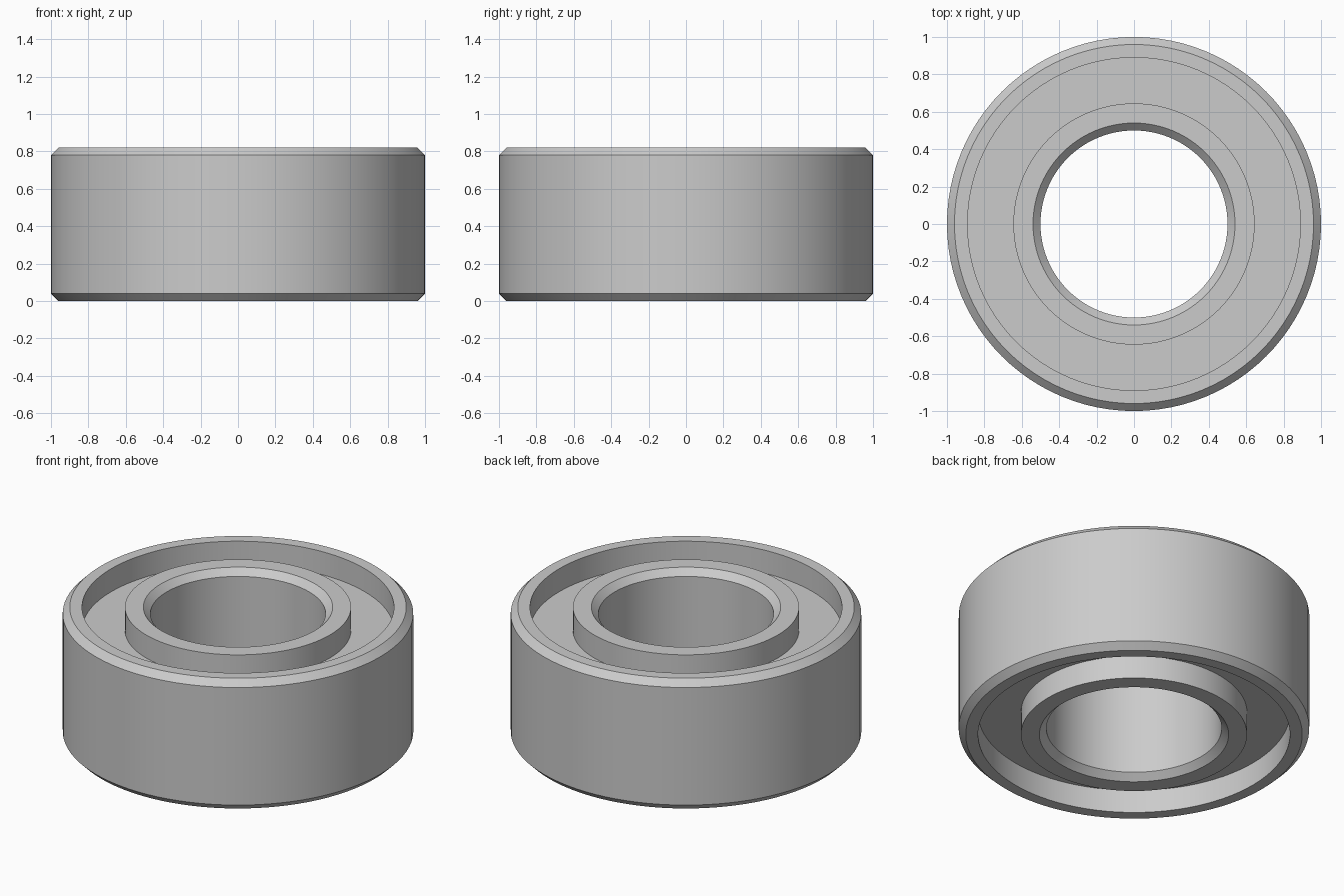
import bpy, bmesh, math

cube = bpy.data.objects.get("Cube")
if cube:
    bpy.data.objects.remove(cube, do_unlink=True)

HEIGHT = 0.82
SEGMENTS = 96
BORE, INNER_RIM, OUTER_RIM, OUTER = 0.5, 0.645, 0.89, 1.0
CHAMFER = 0.04
RECESS = 0.145

steel = bpy.data.materials.new("brushed steel grey")
steel.use_nodes = True
grey = (0.6, 0.6, 0.6, 1.0)
steel.diffuse_color = grey
steel.node_tree.nodes["Principled BSDF"].inputs["Base Color"].default_value = grey


def lathe(name, profile, material):
    """Revolve a closed (radius, z) outline around the z axis."""
    bm = bmesh.new()
    rings = []
    for i in range(SEGMENTS):
        a = math.tau * i / SEGMENTS
        rings.append([bm.verts.new((r * math.cos(a), r * math.sin(a), z))
                      for r, z in profile])
    count = len(profile)
    for i in range(SEGMENTS):
        here, after = rings[i], rings[(i + 1) % SEGMENTS]
        for j in range(count):
            k = (j + 1) % count
            bm.faces.new((here[j], after[j], after[k], here[k]))
    bmesh.ops.recalc_face_normals(bm, faces=bm.faces)
    mesh = bpy.data.meshes.new(name)
    bm.to_mesh(mesh)
    bm.free()
    mesh.materials.append(material)
    obj = bpy.data.objects.new(name, mesh)
    bpy.context.collection.objects.link(obj)
    bpy.ops.object.select_all(action="DESELECT")
    obj.select_set(True)
    bpy.context.view_layer.objects.active = obj
    bpy.ops.object.shade_smooth_by_angle(angle=math.radians(30))
    return obj


# Upper half outline: bore chamfer, inner rim, recessed seal, outer rim, outer chamfer
upper = [
    (BORE, HEIGHT - CHAMFER),
    (BORE + CHAMFER, HEIGHT),
    (INNER_RIM, HEIGHT),
    (INNER_RIM, HEIGHT - RECESS),
    (OUTER_RIM, HEIGHT - RECESS),
    (OUTER_RIM, HEIGHT),
    (OUTER - CHAMFER, HEIGHT),
    (OUTER, HEIGHT - CHAMFER),
]

# Lower half mirrors the upper half
lower = [(r, HEIGHT - z) for r, z in reversed(upper)]
lathe("bearing_body", upper + lower, steel)
